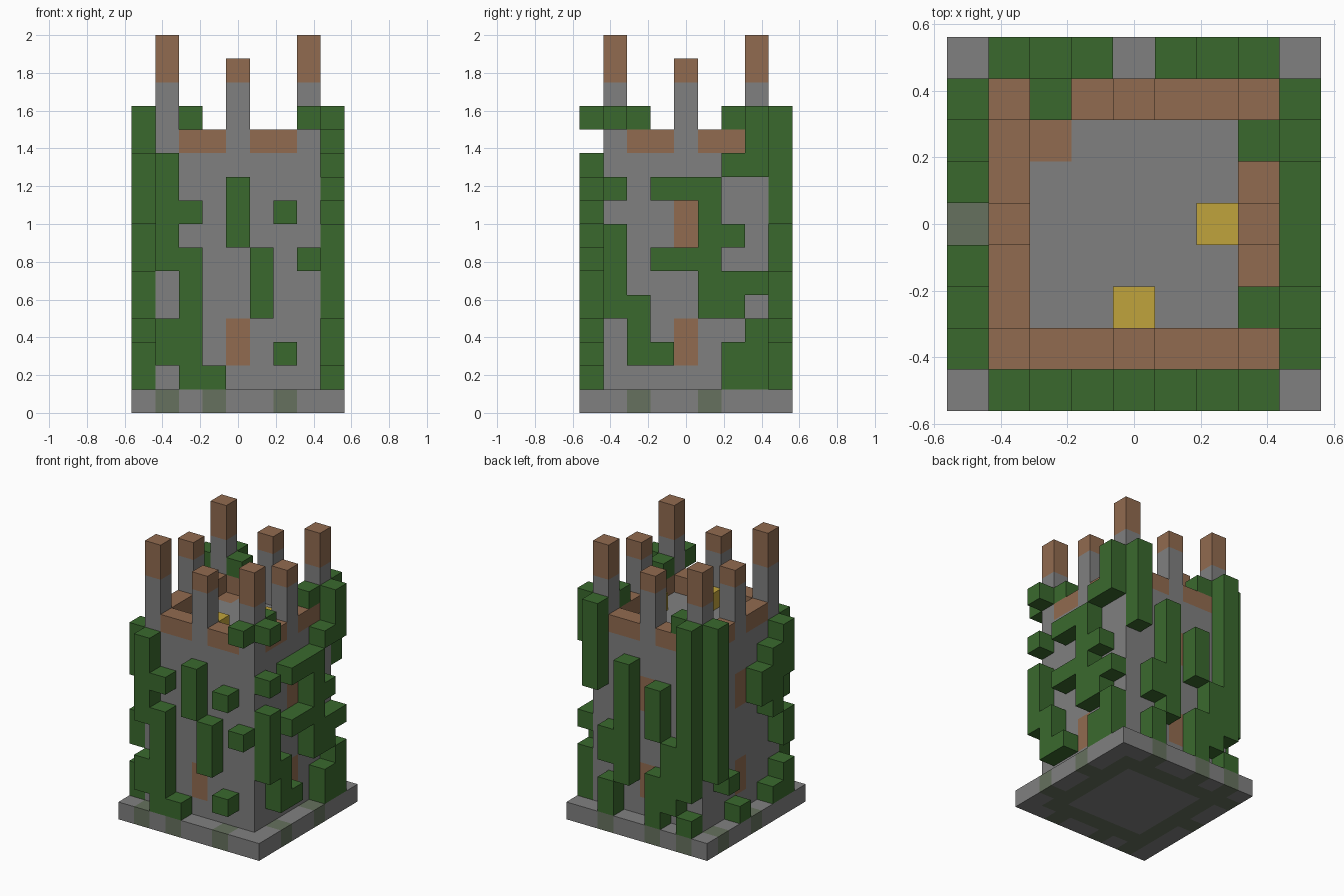
import bpy
import bmesh
from mathutils import Vector

cube = bpy.data.objects.get("Cube")
if cube:
    bpy.data.objects.remove(cube)

U = 0.125      # edge of one block
N = 9          # blocks along the base
LAST = N - 1
MID = N // 2


def material(name, rgb):
    m = bpy.data.materials.new(name)
    m.use_nodes = True
    col = (*rgb, 1)
    m.diffuse_color = col
    node = next(n for n in m.node_tree.nodes if n.type == "BSDF_PRINCIPLED")
    node.inputs["Base Color"].default_value = col
    node.inputs["Roughness"].default_value = 1
    return m


STONE = material("stone grey", (0.216, 0.216, 0.216))
MOSS = material("mossy stone", (0.133, 0.165, 0.112))
WOOD = material("wood brown", (0.283, 0.147, 0.08))
LEAF = material("leaf green", (0.042, 0.141, 0.027))
GOLD = material("gold", (0.527, 0.371, 0.045))

parts = {}     # part name -> {cell: material}


def put(part, cell, mat):
    parts.setdefault(part, {})[cell] = mat


# Base slab with mossy blocks on its border and under the wall
edge_moss = {(1, 0), (3, 0), (6, 0), (LAST, 2), (LAST, 5),
             (1, LAST), (3, LAST), (6, LAST), (0, MID), (0, 7)}
for x in range(N):
    for y in range(N):
        ring = max(abs(x - MID), abs(y - MID)) == MID - 1
        put("base", (x, y, 0), MOSS if ring or (x, y) in edge_moss else STONE)

# Tower body with wooden shutters in the middle of every side
for x in range(1, LAST):
    for y in range(1, LAST):
        for z in range(1, 11):
            shutter = (x == MID or y == MID) and z in (2, 3, 7, 8)
            patch = (x, y, z) == (2, 6, 10)
            put("tower", (x, y, z), WOOD if shutter or patch else STONE)

# Wooden rim and the posts standing on it
for x in range(1, LAST):
    for y in range(1, LAST):
        dx, dy = abs(x - MID), abs(y - MID)
        if max(dx, dy) != 3:
            continue
        if dx in (0, 3) and dy in (0, 3):
            top = 16 if dx == dy else 15
            for z in range(11, top):
                put("posts", (x, y, z), WOOD if z > 13 else STONE)
        else:
            put("rim", (x, y, 11), WOOD)

# Gold blocks on the floor
for cell in ((4, 2, 11), (6, 4, 11)):
    put("gold_blocks", cell, GOLD)

# Vines: one pattern per side, top row first
front = """
......v
.......
v......
v..v...
vv.v.v.
v..v...
vv..v.v
.v..v..
.v..v..
vv.....
vv...v.
.vv....
"""
right = """
v.....v
......v
.....vv
v.vvv..
....v..
v...vv.
v.vvv..
v...vvv
vv..vv.
.v....v
.vv..vv
.....vv
"""
back = """
v.....v
v.....v
v.....v
v...v.v
v.v.v.v
v.v.v..
v.v.v..
vv..vv.
vv..vv.
vvv.v..
.vv..v.
v.v..v.
"""
left = """
......v
......v
v.....v
vv....v
vvv...v
.vv...v
.v....v
v.....v
v.....v
.....v.
v......
vv..v..
"""
sides = {
    "front_vines": (front, lambda c, z: (c, 0, z)),
    "back_vines": (back, lambda c, z: (c, LAST, z)),
    "side_vines_minus_x": (left, lambda c, z: (0, c, z)),
    "side_vines_plus_x": (right, lambda c, z: (LAST, c, z)),
}
for name, (pattern, place) in sides.items():
    for z, row in enumerate(reversed(pattern.split()), 1):
        for c, ch in enumerate(row, 1):
            if ch == "v":
                put(name, place(c, z), LEAF)
for x, y in ((2, 7), (7, 2), (7, 6)):
    put("rim_leaves", (x, y, 12), LEAF)

# Mesh every part, keeping only the exposed block faces
filled = {cell for cells in parts.values() for cell in cells}
AXES = (Vector((1, 0, 0)), Vector((0, 1, 0)), Vector((0, 0, 1)))
for name, cells in parts.items():
    mesh = bpy.data.meshes.new(name)
    mats = list(dict.fromkeys(cells.values()))
    for m in mats:
        mesh.materials.append(m)
    bm = bmesh.new()
    for cell, mat in cells.items():
        centre = Vector((cell[0] - MID, cell[1] - MID, cell[2] + 0.5))
        for a in range(3):
            for s in (-1, 1):
                n = AXES[a] * s
                if tuple(int(c + d) for c, d in zip(cell, n)) in filled:
                    continue
                u, v = AXES[(a + 1) % 3] / 2, AXES[(a + 2) % 3] / 2 * s
                mid = centre + n / 2
                corners = (mid - u - v, mid + u - v, mid + u + v, mid - u + v)
                face = bm.faces.new([bm.verts.new(p * U) for p in corners])
                face.material_index = mats.index(mat)
    bmesh.ops.remove_doubles(bm, verts=bm.verts, dist=U / 100)
    bm.to_mesh(mesh)
    bm.free()
    bpy.context.collection.objects.link(bpy.data.objects.new(name, mesh))
